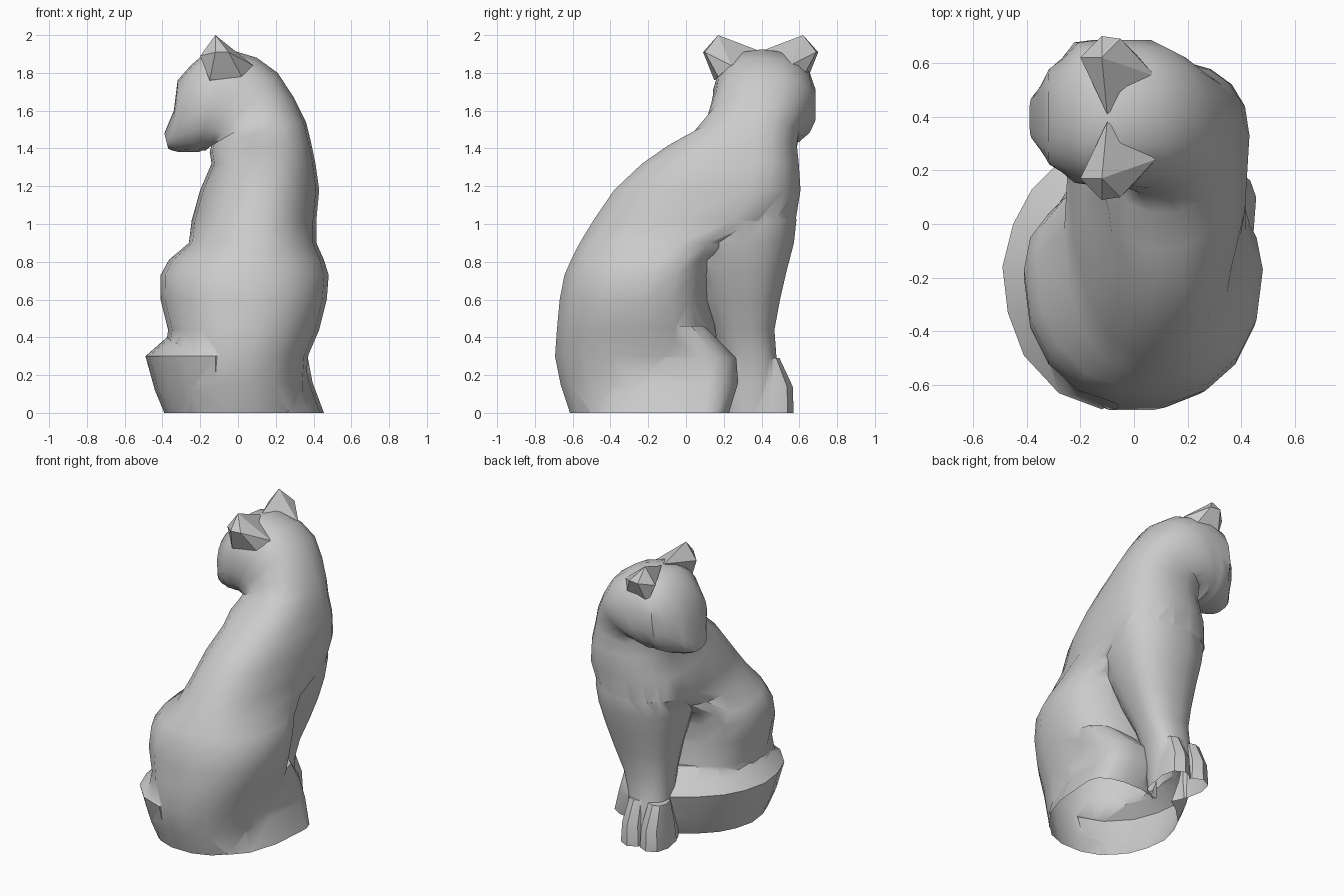
import bpy, bmesh, math

if "Cube" in bpy.data.objects:
    bpy.data.objects.remove(bpy.data.objects["Cube"])

grey = bpy.data.materials.new("grey_clay")
grey.diffuse_color = (0.6, 0.6, 0.6, 1)
grey.use_nodes = True
grey.node_tree.nodes["Principled BSDF"].inputs["Base Color"].default_value = grey.diffuse_color


def finish(name, bm):
    bmesh.ops.recalc_face_normals(bm, faces=bm.faces[:])
    me = bpy.data.meshes.new(name)
    bm.to_mesh(me)
    bm.free()
    ob = bpy.data.objects.new(name, me)
    bpy.context.collection.objects.link(ob)
    me.materials.append(grey)
    return ob


def activate(ob):
    bpy.ops.object.select_all(action='DESELECT')
    ob.select_set(True)
    bpy.context.view_layer.objects.active = ob


def smooth(ob, angle):
    activate(ob)
    bpy.ops.object.shade_smooth_by_angle(angle=math.radians(angle))


def spow(v, p):
    return math.copysign(abs(v) ** p, v)


def skin(bm, rings):
    """Bridge closed rings with quads and cap both ends."""
    n = len(rings[0])
    for a, b in zip(rings, rings[1:]):
        for i in range(n):
            j = (i + 1) % n
            bm.faces.new((a[i], a[j], b[j], b[i]))
    bm.faces.new(rings[0])
    bm.faces.new(rings[-1])


def loft(name, sections, sides=18, power=0.88, sink=0.05):
    """Section: right (x, z), left (x, z), back y, front y, y of widest point."""
    xr, _, xl, _, *rest = sections[0]
    sections = [(xr, -sink, xl, -sink, *rest)] + sections
    bm = bmesh.new()
    rings = []
    for xr, zr, xl, zl, y0, y1, yw in sections:
        ring = []
        for k in range(sides):
            t = 2 * math.pi * k / sides
            u = (spow(math.cos(t), power) + 1) / 2
            s = spow(math.sin(t), power)
            y = yw + s * ((y1 - yw) if s > 0 else (yw - y0))
            ring.append(bm.verts.new((xl + (xr - xl) * u, y, zl + (zr - zl) * u)))
        rings.append(ring)
    skin(bm, rings)
    return finish(name, bm)


def level(z, xl, xr, y0, y1, yw):
    return (xr, z, xl, z, y0, y1, yw)


# Haunches, back, neck and turned head in one sweep
body = loft("cat_body", [
    level(0.00, -0.36, 0.36, -0.62, 0.17, -0.20),
    level(0.15, -0.38, 0.36, -0.67, 0.17, -0.20),
    level(0.30, -0.39, 0.37, -0.70, 0.17, -0.20),
    level(0.44, -0.37, 0.43, -0.69, 0.16, -0.20),
    level(0.60, -0.41, 0.47, -0.675, 0.13, -0.20),
    level(0.73, -0.41, 0.48, -0.65, 0.14, -0.17),
    level(0.81, -0.365, 0.455, -0.615, 0.17, -0.12),
    level(0.90, -0.26, 0.415, -0.57, 0.34, -0.03),
    level(1.02, -0.245, 0.415, -0.50, 0.585, 0.25),
    level(1.18, -0.20, 0.43, -0.39, 0.61, 0.33),
    level(1.32, -0.14, 0.41, -0.24, 0.60, 0.37),
    (0.385, 1.44, -0.15, 1.38, -0.10, 0.59, 0.37),
    (0.36, 1.54, -0.14, 1.42, 0.04, 0.60, 0.38),
    (0.295, 1.67, -0.15, 1.41, 0.11, 0.65, 0.39),
    (0.21, 1.80, -0.17, 1.39, 0.13, 0.69, 0.40),
    (0.10, 1.88, -0.19, 1.39, 0.14, 0.69, 0.40),
    (-0.05, 1.925, -0.21, 1.38, 0.14, 0.69, 0.40),
    (-0.18, 1.90, -0.25, 1.38, 0.15, 0.68, 0.40),
    (-0.25, 1.84, -0.28, 1.38, 0.19, 0.62, 0.40),
    (-0.32, 1.76, -0.31, 1.38, 0.22, 0.58, 0.40),
    (-0.34, 1.60, -0.35, 1.39, 0.27, 0.52, 0.40),
    (-0.39, 1.48, -0.37, 1.40, 0.32, 0.47, 0.40),
])

# Chest tapering into the front legs
parts = [loft("chest_and_front_legs", [
    level(0.00, -0.15, 0.13, 0.20, 0.52, 0.36),
    level(0.15, -0.13, 0.14, 0.20, 0.51, 0.36),
    level(0.30, -0.12, 0.16, 0.18, 0.48, 0.36),
    level(0.44, -0.12, 0.21, 0.15, 0.47, 0.34),
    level(0.60, -0.14, 0.28, 0.08, 0.50, 0.34),
    level(0.75, -0.17, 0.34, 0.02, 0.535, 0.33),
    level(0.90, -0.20, 0.385, -0.05, 0.575, 0.32),
    level(1.02, -0.215, 0.405, -0.10, 0.588, 0.32),
    level(1.14, -0.17, 0.39, -0.05, 0.575, 0.32),
], sink=0.06)]

# Front paws
for side, x in (("left", -0.09), ("right", 0.055)):
    parts.append(loft("front_paw_" + side, [
        level(0.00, x - 0.09, x + 0.09, 0.28, 0.57, 0.45),
        level(0.14, x - 0.08, x + 0.08, 0.30, 0.565, 0.45),
        level(0.29, x - 0.06, x + 0.06, 0.34, 0.495, 0.43),
    ], sides=8, sink=0.07 + x / 10))

# Right hind foot flaring out from the haunch
parts.append(loft("hind_foot", [
    level(0.00, -0.05, 0.455, -0.52, 0.23, 0.10),
    level(0.16, -0.05, 0.395, -0.52, 0.28, 0.12),
    level(0.29, -0.05, 0.37, -0.45, 0.27, 0.08),
    level(0.46, 0.00, 0.405, -0.40, 0.10, -0.04),
], sides=14, sink=0.09))

# Tail wrapped along the left side, with a sloping top shelf
path = [(0.00, -0.63), (-0.12, -0.69), (-0.28, -0.63), (-0.41, -0.49),
        (-0.47, -0.33), (-0.49, -0.16), (-0.45, 0.00), (-0.38, 0.13),
        (-0.26, 0.25), (-0.12, 0.35)]
profile = [(0.10, -0.1), (0.10, 0.0), (0.05, 0.12), (0.0, 0.30), (0.08, 0.37),
           (0.16, 0.44), (0.30, 0.42), (0.30, -0.1)]
bm = bmesh.new()
rows = []
for i, (x, y) in enumerate(path):
    (ax, ay), (bx, by) = path[max(i - 1, 0)], path[min(i + 1, len(path) - 1)]
    length = math.hypot(bx - ax, by - ay)
    nx, ny = (by - ay) / length, -(bx - ax) / length
    rows.append([bm.verts.new((x + nx * d, y + ny * d, z)) for d, z in profile])
skin(bm, rows)
parts.append(finish("tail", bm))

# Fuse the parts into one hollow skin
for part in parts:
    activate(body)
    mod = body.modifiers.new("fuse", 'BOOLEAN')
    mod.operation = 'UNION'
    mod.solver = 'EXACT'
    mod.object = part
    bpy.ops.object.modifier_apply(modifier=mod.name)
    bpy.data.objects.remove(part)

# Trim level with the ground, leaving the underside open
bm = bmesh.new()
bm.from_mesh(body.data)
bmesh.ops.bisect_plane(bm, geom=bm.verts[:] + bm.edges[:] + bm.faces[:],
                       plane_co=(0, 0, 0), plane_no=(0, 0, 1), clear_inner=True)
bm.to_mesh(body.data)
bm.free()
smooth(body, 40)

# Ears, mirrored across the middle of the head
ear = [(-0.12, 0.17, 2.0), (-0.12, 0.09, 1.91), (-0.05, 0.10, 1.91),
       (-0.20, 0.17, 1.89), (0.02, 0.17, 1.78), (-0.15, 0.15, 1.76),
       (-0.10, 0.38, 1.92), (0.08, 0.24, 1.84)]
for name, sign in (("ear_left", 1), ("ear_right", -1)):
    bm = bmesh.new()
    for x, y, z in ear:
        bm.verts.new((x, 0.395 + sign * (y - 0.395), z))
    bmesh.ops.convex_hull(bm, input=bm.verts[:])
    smooth(finish(name, bm), 25)
